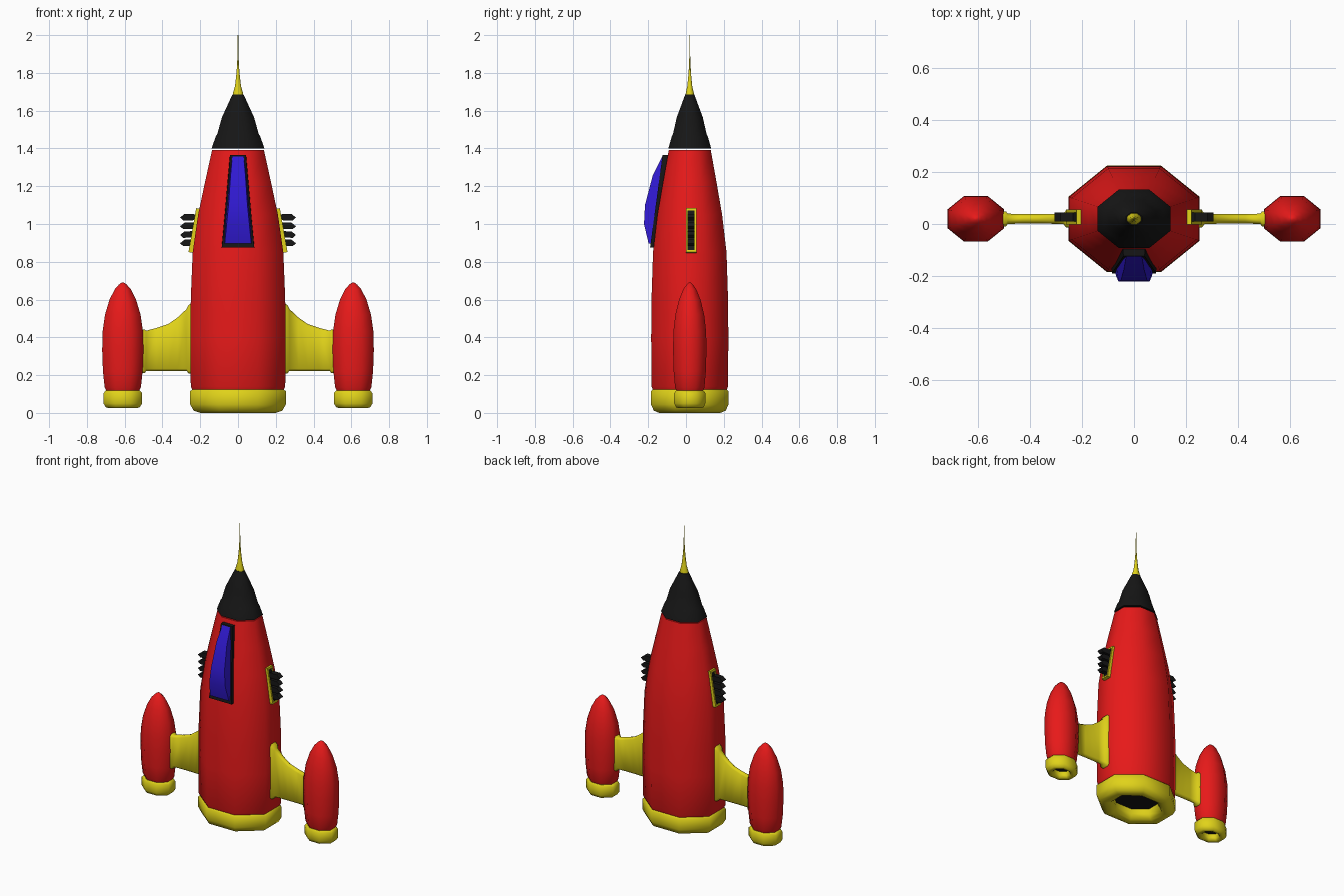
import bpy, bmesh, math
from mathutils import Matrix, Vector

if "Cube" in bpy.data.objects:
    bpy.data.objects.remove(bpy.data.objects["Cube"])

CY = 0.02          # shared centre line of hull, pods and fins
SQUASH = 0.81      # depth / width ratio of every octagonal section


def material(name, rgb):
    m = bpy.data.materials.new(name)
    m.diffuse_color = (*rgb, 1)
    m.use_nodes = True
    m.node_tree.nodes["Principled BSDF"].inputs["Base Color"].default_value = m.diffuse_color
    return m


RED = material("red", (0.8, 0.01, 0.01))
YELLOW = material("yellow", (0.75, 0.65, 0.01))
BLACK = material("black", (0.008, 0.008, 0.008))
BLUE = material("blue", (0.03, 0.01, 0.65))


def loft(name, rings, mat, angle=60, closed=False, caps=True):
    """Skin a list of equal-length point rings."""
    bm = bmesh.new()
    vs = [[bm.verts.new(p) for p in ring] for ring in rings]
    n = len(vs[0])
    pairs = list(zip(vs, vs[1:]))
    if closed:
        pairs.append((vs[-1], vs[0]))
    for a, b in pairs:
        for i in range(n):
            j = (i + 1) % n
            bm.faces.new((a[i], a[j], b[j], b[i]))
    if caps and not closed:
        bm.faces.new(vs[0])
        bm.faces.new(vs[-1])
    bmesh.ops.recalc_face_normals(bm, faces=bm.faces)
    me = bpy.data.meshes.new(name)
    bm.to_mesh(me)
    bm.free()
    ob = bpy.data.objects.new(name, me)
    bpy.context.collection.objects.link(ob)
    me.materials.append(mat)
    bpy.ops.object.select_all(action='DESELECT')
    bpy.context.view_layer.objects.active = ob
    ob.select_set(True)
    bpy.ops.object.shade_smooth_by_angle(angle=math.radians(angle))
    return ob


def octagon(r, z, cx=0):
    """Flat-sided octagon; r is the distance to a flat side."""
    R = r / math.cos(math.pi / 8)
    return [(cx + R * math.cos(a), CY + SQUASH * R * math.sin(a), z)
            for a in (math.pi / 8 + k * math.pi / 4 for k in range(8))]


def lathe(name, profile, mat, cx=0, **kw):
    return loft(name, [octagon(r, z, cx) for r, z in profile], mat, **kw)


def box(name, size, matrix, mat):
    x, y, z = (s / 2 for s in size)
    rings = [[matrix @ Vector(p) for p in
              ((-x, -y, h), (x, -y, h), (x, y, h), (-x, y, h))] for h in (-z, z)]
    return loft(name, rings, mat, angle=30)


# Hull, nose and spire
lathe("hull", [(0.235, 0.11), (0.25, 0.14), (0.252, 0.4), (0.25, 0.6), (0.24, 0.85),
               (0.211, 1.05), (0.175, 1.22), (0.137, 1.392)], RED)
lathe("nose_cone", [(0.14, 1.4), (0.117, 1.465), (0.11, 1.475), (0.085, 1.565),
                    (0.055, 1.63), (0.03, 1.685)], BLACK)
lathe("spire", [(0.027, 1.68), (0.026, 1.695), (0.016, 1.73), (0.009, 1.79),
                (0.005, 1.84), (0.0025, 1.9), (0.0015, 2.0)], YELLOW)

# Main exhaust
lathe("exhaust_ring", [(0.235, 0.13), (0.253, 0.115), (0.253, 0.045), (0.235, 0.012),
                       (0.2, 0.0), (0.165, 0.01), (0.147, 0.04), (0.147, 0.125)],
      YELLOW, closed=True)
lathe("exhaust_core", [(0.16, 0.075), (0.16, 0.1)], BLACK)

# Windscreen: flat frame with a bulging pane
def pane(half, front, y0, y1, z):
    return [(-half, y0, z), (-front, y1, z), (front, y1, z), (half, y0, z)]

loft("window_frame", [pane(0.09, 0.085, -0.12, -0.19, 0.875),
                      pane(0.045, 0.041, -0.06, -0.124, 1.365)], BLACK, angle=30)
loft("window_glass", [pane(0.075, 0.07, -0.15, -0.198, 0.898),
                      pane(0.07, 0.06, -0.15, -0.222, 1.0),
                      pane(0.06, 0.05, -0.13, -0.217, 1.1),
                      pane(0.047, 0.039, -0.1, -0.175, 1.26),
                      pane(0.036, 0.03, -0.08, -0.125, 1.358)], BLUE, angle=30)

for s, side in ((1, "right"), (-1, "left")):
    # Side booster with its nozzle
    px = 0.61 * s
    lathe(side + "_booster", [(0.08, 0.105), (0.096, 0.135), (0.105, 0.22), (0.109, 0.33),
                              (0.107, 0.43), (0.094, 0.52), (0.07, 0.6), (0.042, 0.655),
                              (0.02, 0.68), (0.006, 0.69)], RED, cx=px)
    lathe(side + "_nozzle", [(0.09, 0.118), (0.102, 0.105), (0.102, 0.05), (0.09, 0.03),
                             (0.075, 0.025), (0.06, 0.03), (0.052, 0.045), (0.052, 0.11)],
          YELLOW, cx=px, closed=True)
    lathe(side + "_nozzle_core", [(0.06, 0.07), (0.06, 0.09)], BLACK, cx=px)

    # Strut: rounded section, flared at both ends
    rings = []
    for x, z0, z1, t in ((0.235, 0.205, 0.59, 0.034), (0.262, 0.21, 0.57, 0.033),
                         (0.272, 0.222, 0.55, 0.021), (0.32, 0.222, 0.505, 0.019),
                         (0.37, 0.222, 0.47, 0.018), (0.43, 0.222, 0.45, 0.018),
                         (0.487, 0.222, 0.435, 0.02), (0.494, 0.21, 0.442, 0.029),
                         (0.515, 0.21, 0.442, 0.029)):
        b = 0.012
        rings.append([(s * x, CY + y, z) for y, z in (
            (-t, z0 + b), (-t + b, z0), (t - b, z0), (t, z0 + b),
            (t, z1 - b), (t - b, z1), (-t + b, z1), (-t, z1 - b))])
    loft(side + "_strut", rings, YELLOW)

    # Side vent: tilted frame, dark panel and four louvres
    base = (Matrix.Translation((0.227 * s, 0.027, 0.965))
            @ Matrix.Rotation(math.radians(-10 * s), 4, 'Y'))
    for k in (1, -1):
        box(side + "_vent_rail", (0.03, 0.01, 0.236),
            base @ Matrix.Translation((0, 0.023 * k, 0)), YELLOW)
        box(side + "_vent_end", (0.03, 0.046, 0.012),
            base @ Matrix.Translation((0, 0, 0.112 * k)), YELLOW)
    box(side + "_vent_panel", (0.02, 0.042, 0.22), base, BLACK)
    for z in (1.036, 0.99, 0.944, 0.9):
        outline = ((0.21, 0.0), (0.235, 0.018), (0.283, 0.017), (0.307, -0.002),
                   (0.29, -0.017), (0.23, -0.016))
        loft(side + "_louvre", [[(s * x, 0.027 + y, z + dz) for x, dz in outline]
                                for y in (-0.018, 0.018)], BLACK, angle=30)
